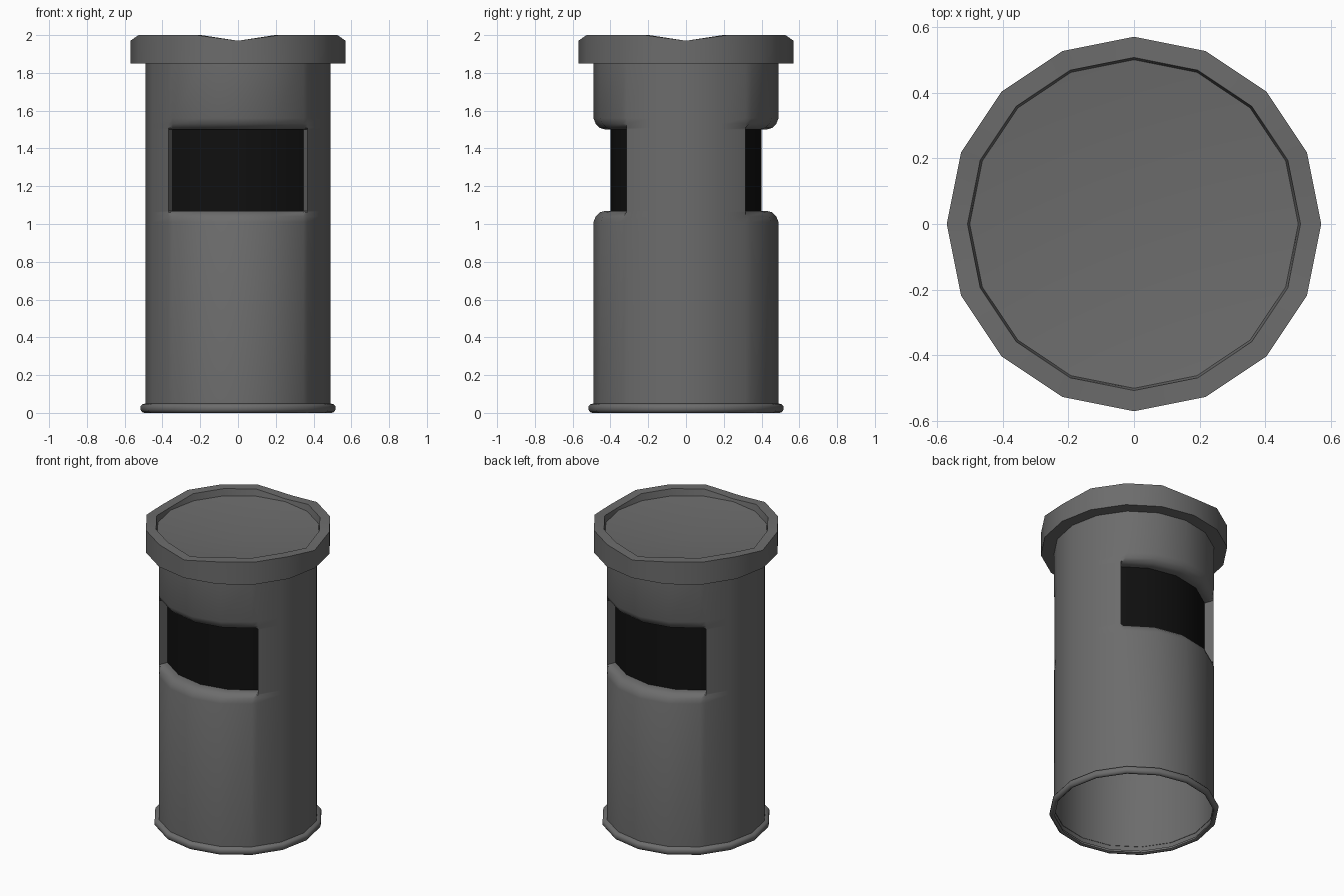
import bpy, bmesh
from math import sin, cos, pi, radians

if "Cube" in bpy.data.objects:
    bpy.data.objects.remove(bpy.data.objects["Cube"])

SIDES = 16
R = 0.49


def material(name, value):
    m = bpy.data.materials.new(name)
    m.diffuse_color = (value, value, value, 1)
    m.use_nodes = True
    m.node_tree.nodes["Principled BSDF"].inputs["Base Color"].default_value = m.diffuse_color
    return m


GREY = material("dark_grey", 0.15)
BLACK = material("black", 0.005)


def finish(bm, name, mats, angle=35):
    bm.normal_update()
    mesh = bpy.data.meshes.new(name)
    bm.to_mesh(mesh)
    bm.free()
    for m in mats:
        mesh.materials.append(m)
    ob = bpy.data.objects.new(name, mesh)
    bpy.context.collection.objects.link(ob)
    bpy.ops.object.select_all(action='DESELECT')
    ob.select_set(True)
    bpy.context.view_layer.objects.active = ob
    bpy.ops.object.shade_smooth_by_angle(angle=radians(angle))
    return ob


def skin(bm, rows):
    """Bridge closed rows of vertices; returns faces as a grid."""
    grid = []
    for lo, hi in zip(rows, rows[1:]):
        n = len(lo)
        grid.append([bm.faces.new((lo[i], lo[(i + 1) % n], hi[(i + 1) % n], hi[i]))
                     for i in range(n)])
    return grid


def ring(bm, r, z, dip=0.0):
    # dip lowers the four vertices lying on the axes
    return [bm.verts.new((r * cos(2 * pi * i / SIDES), r * sin(2 * pi * i / SIDES),
                          z - (dip if i % 4 == 0 else 0))) for i in range(SIDES)]


# Body: 16-sided open tube, with an extra column beside each opening
cols = []          # x, y, inward direction (0 outside the openings)
for i in range(SIDES):
    a, b = 2 * pi * i / SIDES, 2 * pi * (i + 1) / SIDES
    p, q = (R * cos(a), R * sin(a)), (R * cos(b), R * sin(b))
    inside = 2 <= i % 8 <= 6
    cols.append((*p, (-1 if i < 8 else 1) if inside else 0))
    if i % 8 in (1, 6):
        t = 0.8 if i % 8 == 1 else 0.2
        cols.append((p[0] + (q[0] - p[0]) * t, p[1] + (q[1] - p[1]) * t, 0))

# Height and recess depth; the lips roll inwards around the openings
levels = [(0.02, 0), (1.01, 0), (1.04, 0.012), (1.062, 0.035), (1.07, 0.065),
          (1.07, 0.09), (1.5, 0.09), (1.5, 0.065), (1.508, 0.035),
          (1.53, 0.012), (1.56, 0), (1.86, 0)]
bm = bmesh.new()
rows = [[bm.verts.new((x, y + s * d, z)) for x, y, s in cols] for z, d in levels]
faces = skin(bm, rows)
for i, f in enumerate(faces[5]):
    if cols[i][2] and cols[(i + 1) % len(cols)][2]:
        f.material_index = 1          # black recessed panels
finish(bm, "bin_body", [GREY, BLACK], 50)

# Rounded foot ring around the open bottom
bm = bmesh.new()
profile = [(0.485, 0.008), (0.495, 0.0), (0.508, 0.004), (0.516, 0.016),
           (0.516, 0.034), (0.508, 0.045), (0.488, 0.05)]
skin(bm, [ring(bm, r, z) for r, z in profile])
finish(bm, "foot_ring", [GREY], 60)

# Lid: collar with a slightly wavy rim and a shallow conical dish
bm = bmesh.new()
profile = [(0.485, 1.85, 0), (0.57, 1.85, 0), (0.57, 2.0, 0.03),
           (0.507, 2.0, 0.03), (0.5, 1.955, 0)]
rows = [ring(bm, *p) for p in profile]
skin(bm, rows)
tip = bm.verts.new((0, 0, 1.9))
for i in range(SIDES):
    bm.faces.new((rows[-1][i], rows[-1][(i + 1) % SIDES], tip))
finish(bm, "ashtray_lid", [GREY], 30)
